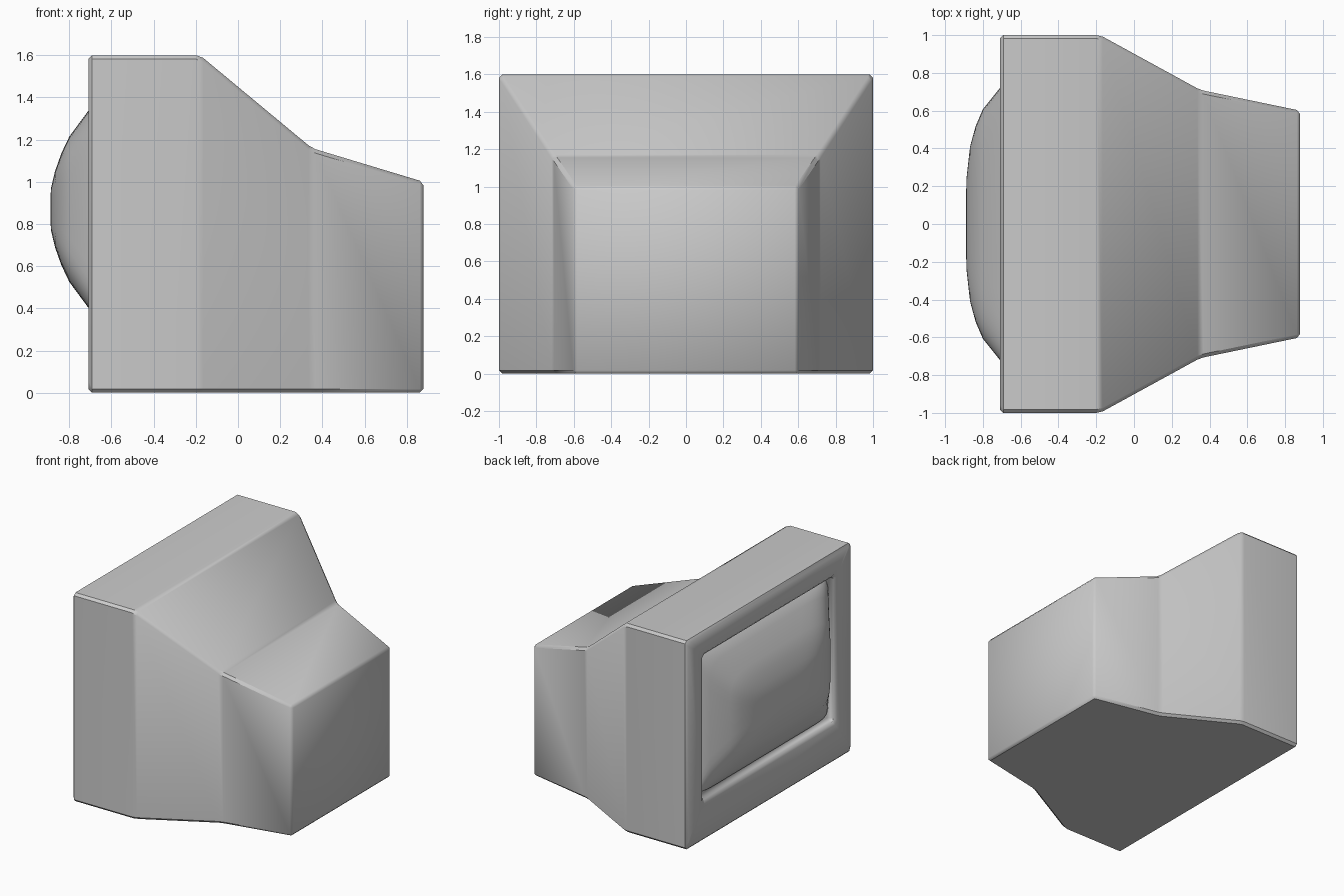
import bpy, bmesh, math

if "Cube" in bpy.data.objects:
    bpy.data.objects.remove(bpy.data.objects["Cube"])


def loft(name, rings, angle):
    """Skin a list of equal-length closed rings and cap both ends."""
    bm = bmesh.new()
    loops = [[bm.verts.new(p) for p in ring] for ring in rings]
    for a, b in zip(loops, loops[1:]):
        n = len(a)
        for i in range(n):
            bm.faces.new((a[i], a[(i + 1) % n], b[(i + 1) % n], b[i]))
    bm.faces.new(loops[0])
    bm.faces.new(loops[-1])
    bmesh.ops.recalc_face_normals(bm, faces=bm.faces)
    mesh = bpy.data.meshes.new(name)
    bm.to_mesh(mesh)
    bm.free()
    ob = bpy.data.objects.new(name, mesh)
    bpy.context.collection.objects.link(ob)
    bpy.ops.object.select_all(action='DESELECT')
    bpy.context.view_layer.objects.active = ob
    ob.select_set(True)
    return ob


def rect(x, half_y, z0, z1):
    return [(x, -half_y, z0), (x, half_y, z0), (x, half_y, z1), (x, -half_y, z1)]


def rounded(x, half_y, half_z, power, zc=0.87, n=48):
    """Superellipse ring; small power gives squarer corners."""
    pts = []
    for i in range(n):
        t = 2 * math.pi * (i + 0.5) / n
        c, s = math.cos(t), math.sin(t)
        pts.append((x, half_y * math.copysign(abs(c) ** power, c),
                    zc + half_z * math.copysign(abs(s) ** power, s)))
    return pts


# Casing: recessed front face, straight rim, tapering back
casing = loft("casing", [
    rect(-0.655, 0.79, 0.31, 1.41),
    rect(-0.71, 0.80, 0.30, 1.42),
    rect(-0.71, 1.0, 0, 1.6),
    rect(-0.18, 1.0, 0, 1.6),
    rect(0.35, 0.71, 0, 1.16),
    rect(0.88, 0.60, 0, 1.0),
], 40)
bevel = casing.modifiers.new("chamfer", 'BEVEL')
bevel.width = 0.018
bevel.segments = 1
bevel.limit_method = 'NONE'
bpy.ops.object.modifier_apply(modifier="chamfer")
bpy.ops.object.shade_smooth_by_angle(angle=math.radians(40))

# Screen: bulging glass, corners softening toward the middle
screen = loft("screen", [
    rounded(-0.645, 0.785, 0.54, 0.08),
    rounded(-0.665, 0.775, 0.53, 0.12),
    rounded(-0.71, 0.72, 0.467, 0.22),
    rounded(-0.80, 0.608, 0.345, 0.34),
    rounded(-0.838, 0.52, 0.265, 0.38),
    rounded(-0.868, 0.41, 0.18, 0.42),
    rounded(-0.887, 0.24, 0.10, 0.5),
    rounded(-0.89, 0.10, 0.04, 0.6),
], 60)
bpy.ops.object.shade_smooth_by_angle(angle=math.radians(60))
